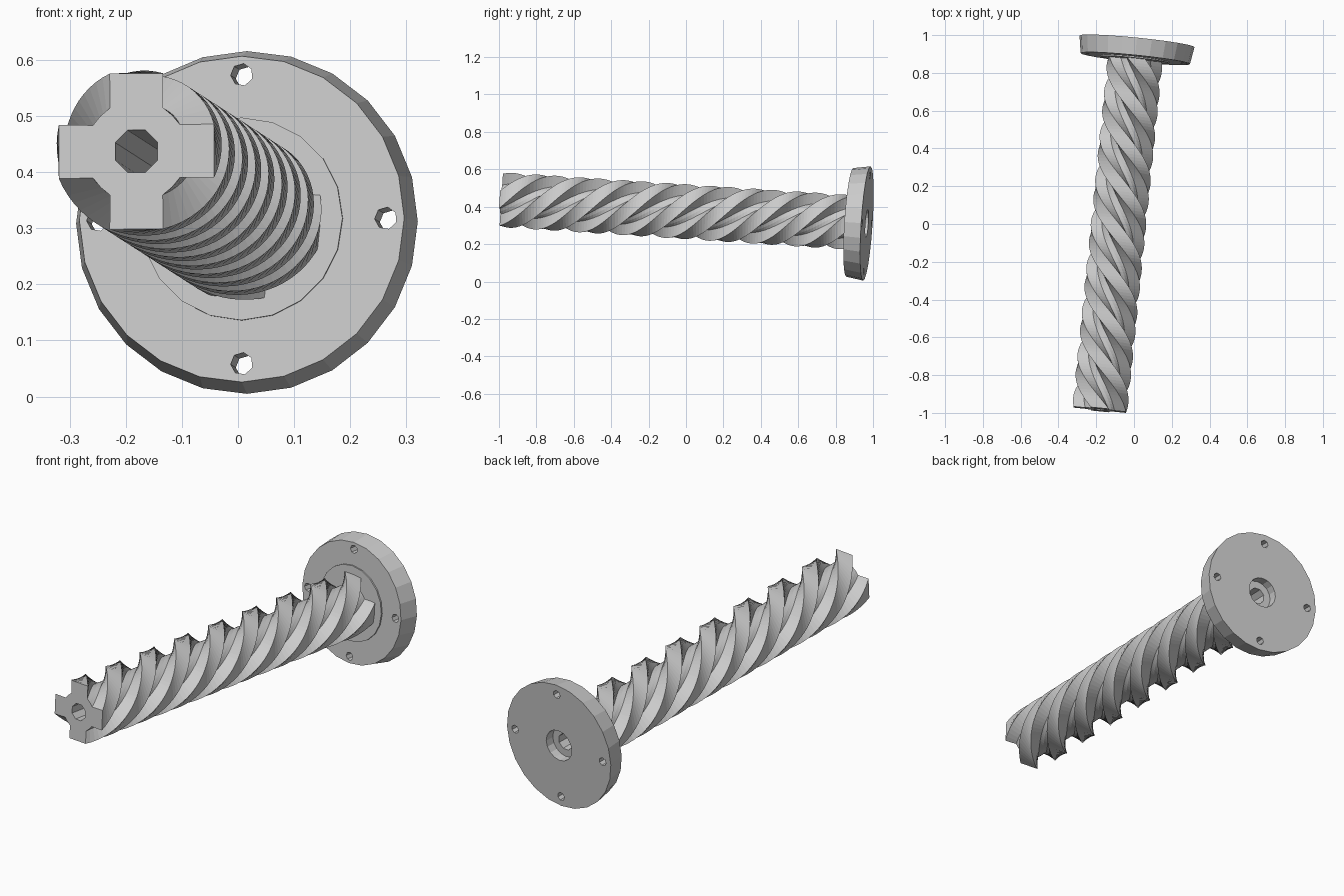
import bpy, bmesh, math
from mathutils import Matrix, Vector

if "Cube" in bpy.data.objects:
    bpy.data.objects.remove(bpy.data.objects["Cube"], do_unlink=True)

grey = bpy.data.materials.new("light_grey")
grey.use_nodes = True
grey.diffuse_color = (0.6, 0.6, 0.6, 1)
grey.node_tree.nodes["Principled BSDF"].inputs["Base Color"].default_value = (0.6, 0.6, 0.6, 1)

# Tilted frame: local z runs from the free end of the screw to the flange
axis = Vector((0.101, 1, -0.065)).normalized()
side = (Vector((1, 0, 0)) - axis * axis.x).normalized()
frame = Matrix((side, axis.cross(side), axis)).transposed().to_4x4()
frame.translation = (-0.181, -0.983, 0.437)

SCREW, TOTAL = 1.872, 1.964


def circle(radius, sides, turn=0.0, centre=(0, 0)):
    return [(centre[0] + radius * math.cos(math.tau * i / sides + turn),
             centre[1] + radius * math.sin(math.tau * i / sides + turn)) for i in range(sides)]


def loft(name, layers):
    """Closed solid through equal-sized loops, each given as (points, z)."""
    bm = bmesh.new()
    loops = [[bm.verts.new((x, y, z)) for x, y in pts] for pts, z in layers]
    for a, b in zip(loops, loops[1:]):
        for i in range(len(a)):
            j = (i + 1) % len(a)
            bm.faces.new((a[i], a[j], b[j], b[i]))
    bm.faces.new(loops[0][::-1])
    bm.faces.new(loops[-1])
    bmesh.ops.recalc_face_normals(bm, faces=bm.faces)
    mesh = bpy.data.meshes.new(name)
    bm.to_mesh(mesh)
    bm.free()
    mesh.materials.append(grey)
    obj = bpy.data.objects.new(name, mesh)
    bpy.context.collection.objects.link(obj)
    obj.matrix_world = frame
    return obj


def cut(obj, cutter):
    cutter.hide_render = True
    mod = obj.modifiers.new("cut", "BOOLEAN")
    mod.operation, mod.solver, mod.object = "DIFFERENCE", "EXACT", cutter
    bpy.context.view_layer.objects.active = obj
    bpy.ops.object.modifier_apply(modifier=mod.name)
    bpy.data.objects.remove(cutter, do_unlink=True)


def drill(obj, radius, sides, z0, z1, centre=(0, 0)):
    pts = circle(radius, sides, math.pi / 8, centre)
    cut(obj, loft("cutter", [(pts, z0), (pts, z1)]))


def rotated(points, angle):
    c, s = math.cos(angle), math.sin(angle)
    return [(x * c - y * s, x * s + y * c) for x, y in points]


# Four-lobed section: one lobe plus the root arc beside it, repeated
lobe = [(0.078, -0.047), (0.139, -0.048), (0.139, 0.048), (0.078, 0.047), (0.064, 0.064)]
section = [p for k in range(4) for p in rotated(lobe, k * math.pi / 2)]

# Left-handed twist, two full turns
steps = 120
screw = loft("twisted_screw", [
    (rotated(section, -2 * math.tau * i / steps), SCREW * i / steps) for i in range(steps + 1)])
drill(screw, 0.041, 8, -0.1, SCREW + 0.1)

# Slightly tapered mounting flange with bolt holes, counterbore and bore
flange = loft("flange", [(circle(0.291, 24), SCREW), (circle(0.306, 24), TOTAL)])
for hole in circle(0.258, 4):
    drill(flange, 0.02, 7, SCREW - 0.1, TOTAL + 0.1, hole)
drill(flange, 0.075, 16, TOTAL - 0.045, TOTAL + 0.1)
drill(flange, 0.041, 8, SCREW - 0.1, TOTAL + 0.1)

# Thin raised seat around the screw root
seat = loft("flange_seat", [(circle(0.181, 20), SCREW - 0.007), (circle(0.181, 20), SCREW + 0.002)])
drill(seat, 0.041, 8, SCREW - 0.1, TOTAL)
